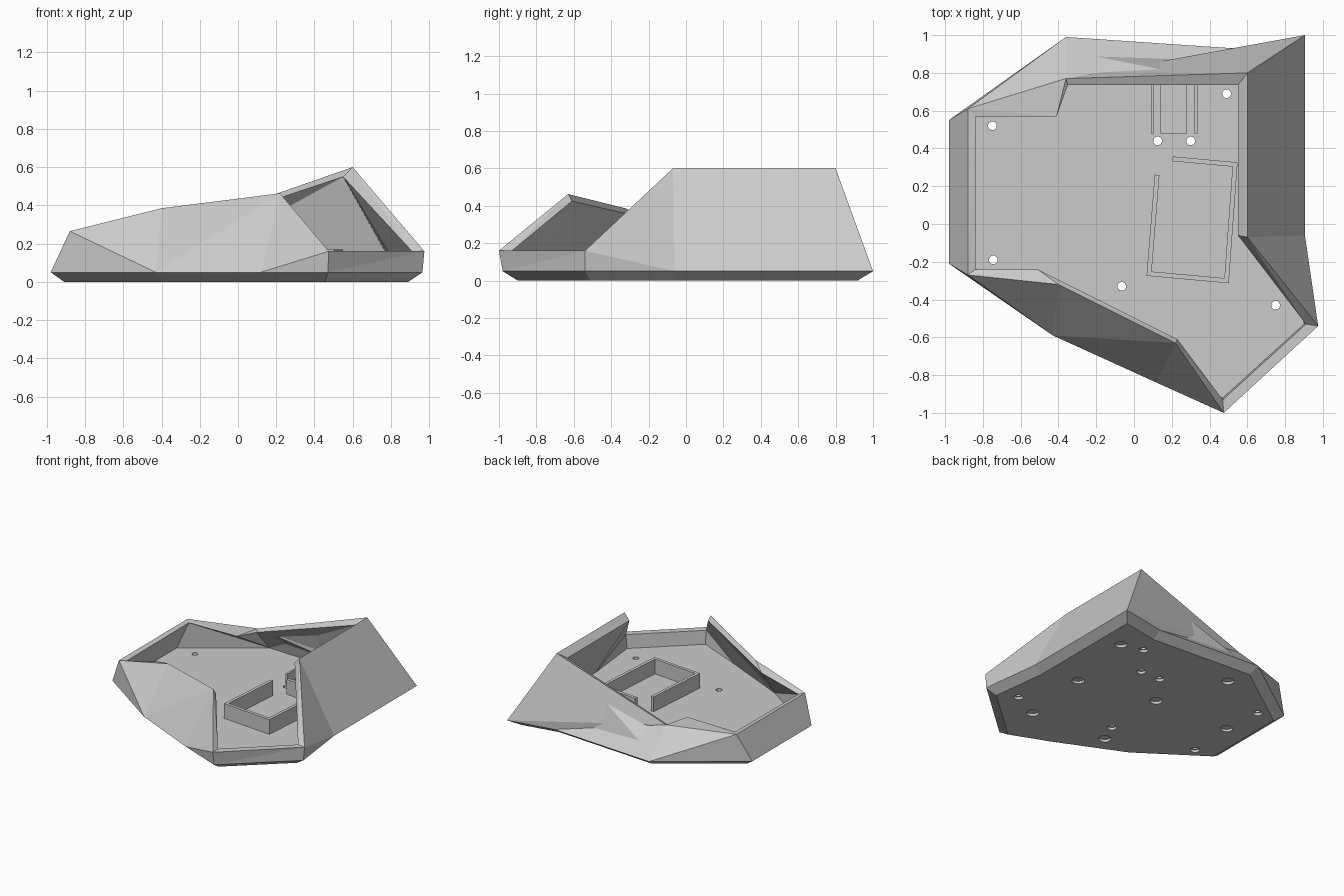
import bpy, bmesh, math
from mathutils import Vector

if "Cube" in bpy.data.objects:
    bpy.data.objects.remove(bpy.data.objects["Cube"])

grey = bpy.data.materials.new("matte_grey")
grey.diffuse_color = (0.6, 0.6, 0.6, 1)
grey.use_nodes = True
grey.node_tree.nodes["Principled BSDF"].inputs["Base Color"].default_value = grey.diffuse_color
FLOOR = 0.05


def finish(name, bm, recalc=True):
    if recalc:
        bmesh.ops.recalc_face_normals(bm, faces=bm.faces[:])
    me = bpy.data.meshes.new(name)
    bm.to_mesh(me)
    bm.free()
    me.materials.append(grey)
    ob = bpy.data.objects.new(name, me)
    bpy.context.collection.objects.link(ob)
    return ob


def inset(ring, d):
    """Shift every side of a counter-clockwise outline inwards by d."""
    out, n = [], len(ring)
    for i in range(n):
        p, q, r = (Vector(ring[(i + k) % n]) for k in (-1, 0, 1))
        u, v = (q - p).normalized(), (r - q).normalized()
        n1, n2 = Vector((-u.y, u.x)), Vector((-v.y, v.x))
        out.append(q + (n1 + n2) * d / (1 + n1.dot(n2)))
    return out


# Outlines of the shell: widest outline, outer rim, inner rim, floor
base = dict(A=(-.98, -.21), B=(-.43, -.59), C=(.12, -.84), D=(.47, -.98), E=(.965, -.54),
            F=(.905, -.06), G=(.905, 1), H=(.53, .93), I=(-.36, .99), J=(-.98, .55))
rim = dict(a=(-.88, -.27, .265), b=(-.40, -.32, .385), c=(.22, -.63, .463), d=(.475, -1, .16),
           e=(.975, -.54, .16), f=(.60, -.07, .60), g=(.60, .80, .60), h=(-.36, .77, .265),
           j=(-.88, .61, .265))
inner = dict(a=(-.84, -.24, .255), b=(-.51, -.24, .34), c=(.23, -.61, .425), d=(.47, -.93, .16),
             e=(.91, -.53, .16), f=(.55, -.06, .55), g=(.55, .735, .55), h=(-.35, .735, .25),
             k=(-.41, .57, .265), j=(-.84, .57, .26))
floor = dict(a=(-.92, -.18), b=(-.43, -.52), c=(.12, -.77), d=(.47, -.92), e=(.90, -.53),
             f=(.85, -.06), g=(.83, .87), h=(-.36, .92), j=(-.92, .53))

# Open shell: chamfered base, faceted walls, rim and inside
bm = bmesh.new()
V = {k: bm.verts.new((*p, FLOOR)) for k, p in base.items()}
for k, p in zip(base, inset(list(base.values()), .07)):
    V["u" + k] = bm.verts.new((p.x, p.y, 0))
V.update({k: bm.verts.new(p) for k, p in rim.items()})
V.update({"i" + k: bm.verts.new(p) for k, p in inner.items()})
V.update({"f" + k: bm.verts.new((*p, FLOOR)) for k, p in floor.items()})


def face(*keys):
    bm.faces.new([V[k] for k in keys])


names = list(base)
face(*["u" + k for k in reversed(names)])
face(*["f" + k for k in floor])
for p, q in zip(names, names[1:] + names[:1]):
    face("u" + p, "u" + q, q, p)
for keys in ("ABa", "aBb", "bBc", "BCc", "cCd", "CDd", "DEed", "EFe", "eFf", "FGgf",
             "Ghg", "GHh", "HIh", "Ijh", "IJj", "JAaj"):
    face(*keys)
names = list(rim)
for p, q in zip(names, names[1:] + names[:1]):
    if p == "h":                                  # wide shelf at the rear corner
        face("h", "j", "ik")
        face("h", "ik", "ih")
        face("j", "ij", "ik")
        face("ih", "ik", "fh")
        face("ik", "ij", "fj", "fh")
    else:
        face(p, q, "i" + q, "i" + p)
        face("i" + p, "i" + q, "f" + q, "f" + p)
bm.normal_update()
bmesh.ops.triangulate(bm, faces=bm.faces[:])
if bm.calc_volume(signed=True) < 0:
    bmesh.ops.reverse_faces(bm, faces=bm.faces[:])
shell = finish("case_shell", bm, recalc=False)


# Cut screw holes, countersinks, foot recesses and the rear port
def cut(name, fill):
    b = bmesh.new()
    fill(b)
    cutter = finish(name, b)
    cutter.hide_render = True
    mod = shell.modifiers.new(name, "BOOLEAN")
    mod.operation, mod.solver, mod.object = "DIFFERENCE", "EXACT", cutter
    bpy.context.view_layer.update()
    deps = bpy.context.evaluated_depsgraph_get()
    result = bpy.data.meshes.new_from_object(shell.evaluated_get(deps))
    shell.modifiers.remove(mod)
    if len(result.polygons) > len(shell.data.polygons) // 2:
        shell.data = result
    bpy.data.objects.remove(cutter)


def discs(spots, r, top):
    def fill(b):
        for x, y in spots:
            res = bmesh.ops.create_cone(b, cap_ends=True, segments=24, radius1=r, radius2=r,
                                        depth=top + .02)
            bmesh.ops.translate(b, verts=res["verts"], vec=(x, y, top / 2 - .01))
    return fill


def add_box(b, x0, x1, y0, y1, z0, z1):
    vs = bmesh.ops.create_cube(b, size=1)["verts"]
    bmesh.ops.scale(b, verts=vs, vec=(x1 - x0, y1 - y0, z1 - z0))
    bmesh.ops.translate(b, verts=vs, vec=((x0 + x1) / 2, (y0 + y1) / 2, (z0 + z1) / 2))


screws = [(-.75, .52), (-.745, -.19), (-.065, -.33), (.75, -.43), (.49, .69), (.125, .44), (.30, .44)]
feet = [(.57, .04), (.67, .65), (.52, -.54), (-.06, .18), (-.28, .74), (-.72, .20), (-.13, -.49)]
cut("foot_cutter", discs(feet, .046, .02))
cut("countersink_cutter", discs(screws, .034, .021))
cut("screw_cutter", discs(screws, .023, .08))
cut("port_cutter", lambda b: add_box(b, .14, .28, .78, 1.05, .09, .165))

# Battery tray: four slim walls with one open corner
bm = bmesh.new()
path = [(.205, .345), (.535, .315), (.49, -.30), (.08, -.263), (.122, .26)]
for i, (p, q) in enumerate(zip(path, path[1:])):
    p, q = Vector(p), Vector(q)
    t = (q - p).normalized()
    side = Vector((-t.y, t.x)) * .0125
    p = p - t * (.0125 if i > 0 else 0)
    q = q + t * (.0125 if i < 3 else 0)
    ring = [p - side, q - side, q + side, p + side]
    lo = [bm.verts.new((v.x, v.y, FLOOR - .005)) for v in ring]
    hi = [bm.verts.new((v.x, v.y, .17)) for v in ring]
    bm.faces.new(lo)
    bm.faces.new(hi)
    for k in range(4):
        n = (k + 1) % 4
        bm.faces.new([lo[k], lo[n], hi[n], hi[k]])
finish("battery_tray", bm)

# Rails and pad that hold the circuit board at the port
bm = bmesh.new()
for x0, x1, y1, top in ((.09, .107, .84, .13), (.317, .335, .84, .13), (.14, .28, .86, .065)):
    add_box(bm, x0, x1, .48, y1, FLOOR - .005, top)
finish("board_holder", bm)
